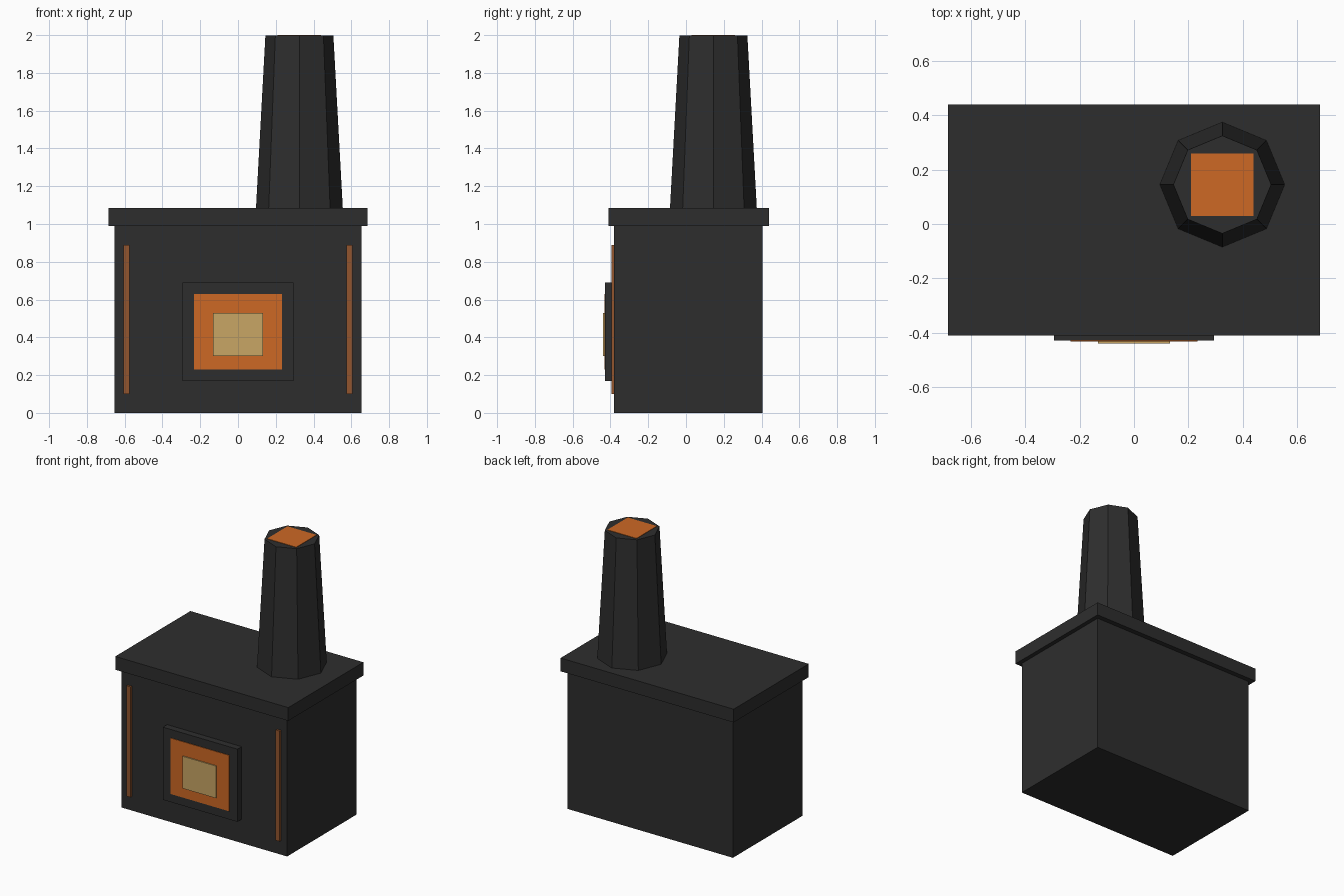
import bpy
import math

cube = bpy.data.objects.get("Cube")
if cube:
    bpy.data.objects.remove(cube, do_unlink=True)


def material(name, rgb):
    mat = bpy.data.materials.new(name)
    mat.use_nodes = True
    color = (*rgb, 1)
    mat.diffuse_color = color
    mat.node_tree.nodes["Principled BSDF"].inputs["Base Color"].default_value = color
    return mat


iron = material("dark iron", (0.027, 0.027, 0.027))
ember = material("ember orange", (0.61, 0.14, 0.018))
glow = material("pale glow", (0.58, 0.38, 0.13))
copper = material("dull copper", (0.29, 0.09, 0.026))


def box(name, x, y, z, mat):
    """Box from (min, max) ranges on each axis."""
    ranges = (x, y, z)
    bpy.ops.mesh.primitive_cube_add(size=1, location=[(a + b) / 2 for a, b in ranges])
    obj = bpy.context.object
    obj.name = name
    obj.scale = [b - a for a, b in ranges]
    bpy.ops.object.transform_apply(location=False, rotation=False, scale=True)
    obj.data.materials.append(mat)
    return obj


# Furnace body and overhanging lid
box("body", (-0.655, 0.655), (-0.38, 0.405), (0, 0.99), iron)
box("lid", (-0.685, 0.685), (-0.41, 0.44), (0.99, 1.085), iron)

# Fire door, built up in layers
box("door_frame", (-0.295, 0.295), (-0.428, -0.38), (0.17, 0.69), iron)
box("fire_opening", (-0.233, 0.233), (-0.432, -0.40), (0.23, 0.63), ember)
box("fire_core", (-0.133, 0.133), (-0.44, -0.41), (0.3, 0.53), glow)

# Vertical trim strips on the front corners
for side, name in ((-1, "right_trim"), (1, "left_trim")):
    edges = sorted((side * 0.575, side * 0.607))
    box(name, edges, (-0.395, -0.375), (0.1, 0.89), copper)

# Tapered eight-sided chimney with a glowing mouth
CX, CY = 0.325, 0.145
bottom, top = 1.08, 1.997
bpy.ops.mesh.primitive_cone_add(vertices=8, radius1=0.23, radius2=0.18,
                                depth=top - bottom,
                                location=(CX, CY, (top + bottom) / 2))
chimney = bpy.context.object
chimney.name = "chimney"
chimney.data.materials.append(iron)
box("chimney_glow", (CX - 0.115, CX + 0.115), (CY - 0.115, CY + 0.115),
    (1.992, 2.0), ember)
